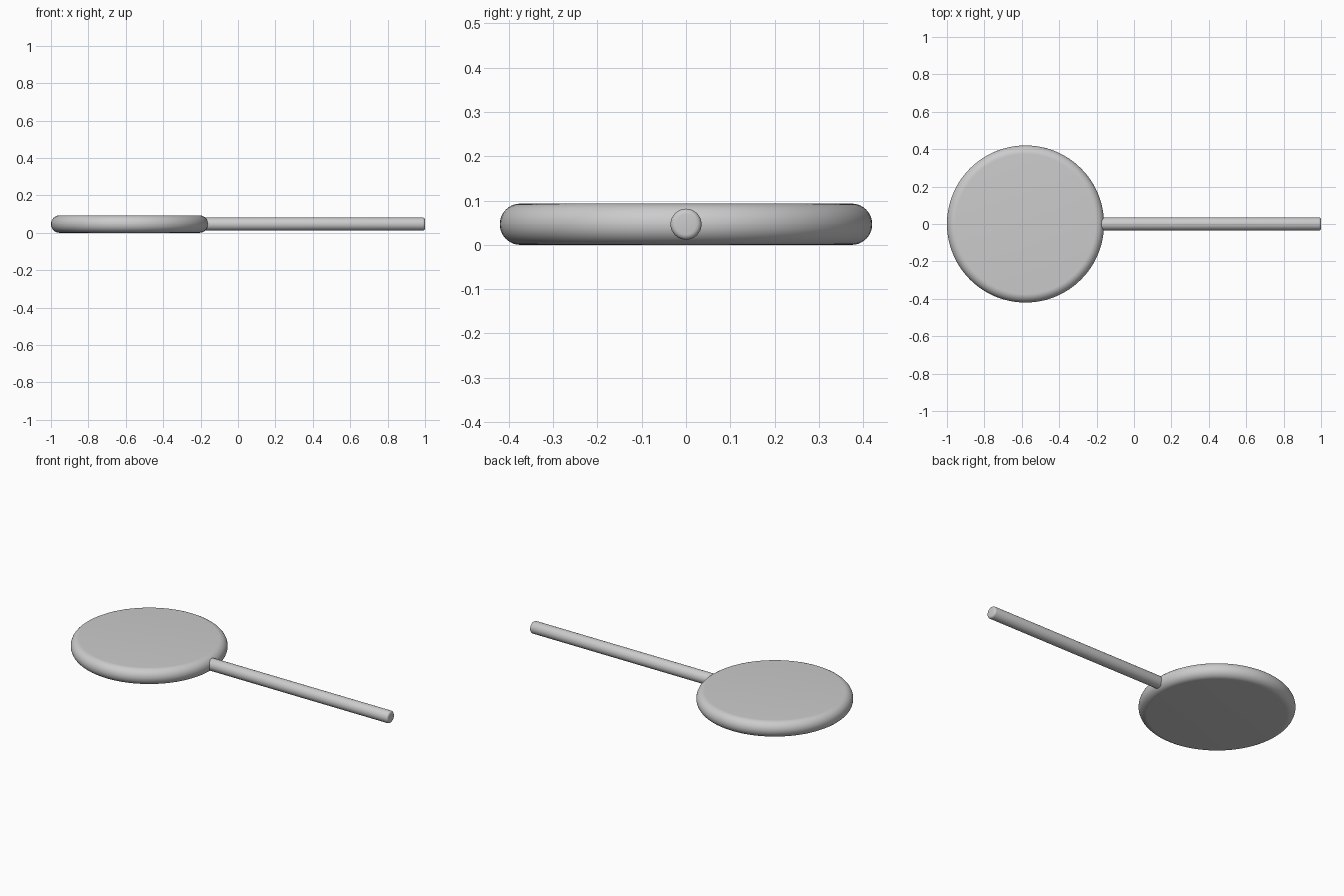
import bpy
import math

if "Cube" in bpy.data.objects:
    bpy.data.objects.remove(bpy.data.objects["Cube"])


def rounded_cylinder(name, radius, depth, bevel, sides, steps, location, rotation=(0, 0, 0)):
    """Cylinder with both rims rounded off."""
    bpy.ops.mesh.primitive_cylinder_add(vertices=sides, radius=radius, depth=depth,
                                        location=location, rotation=rotation)
    obj = bpy.context.object
    obj.name = name
    mod = obj.modifiers.new("rounded_rims", 'BEVEL')
    mod.width = bevel
    mod.segments = steps
    mod.limit_method = 'ANGLE'
    mod.angle_limit = math.radians(40)
    mod.use_clamp_overlap = False
    bpy.ops.object.modifier_apply(modifier=mod.name)
    bpy.ops.object.shade_smooth_by_angle(angle=math.radians(35))
    return obj


THICK = 0.093

# Flat round candy with a fully rounded edge
rounded_cylinder("candy_disc", 0.42, THICK, THICK / 2 - 0.0005, 96, 10,
                 (-0.58, 0, THICK / 2))

# Stick lying along x, its inner end sunk into the candy edge
start, end = -0.18, 1.0
rounded_cylinder("stick", 0.035, end - start, 0.012, 32, 4,
                 ((start + end) / 2, 0, THICK / 2), (0, math.pi / 2, 0))
